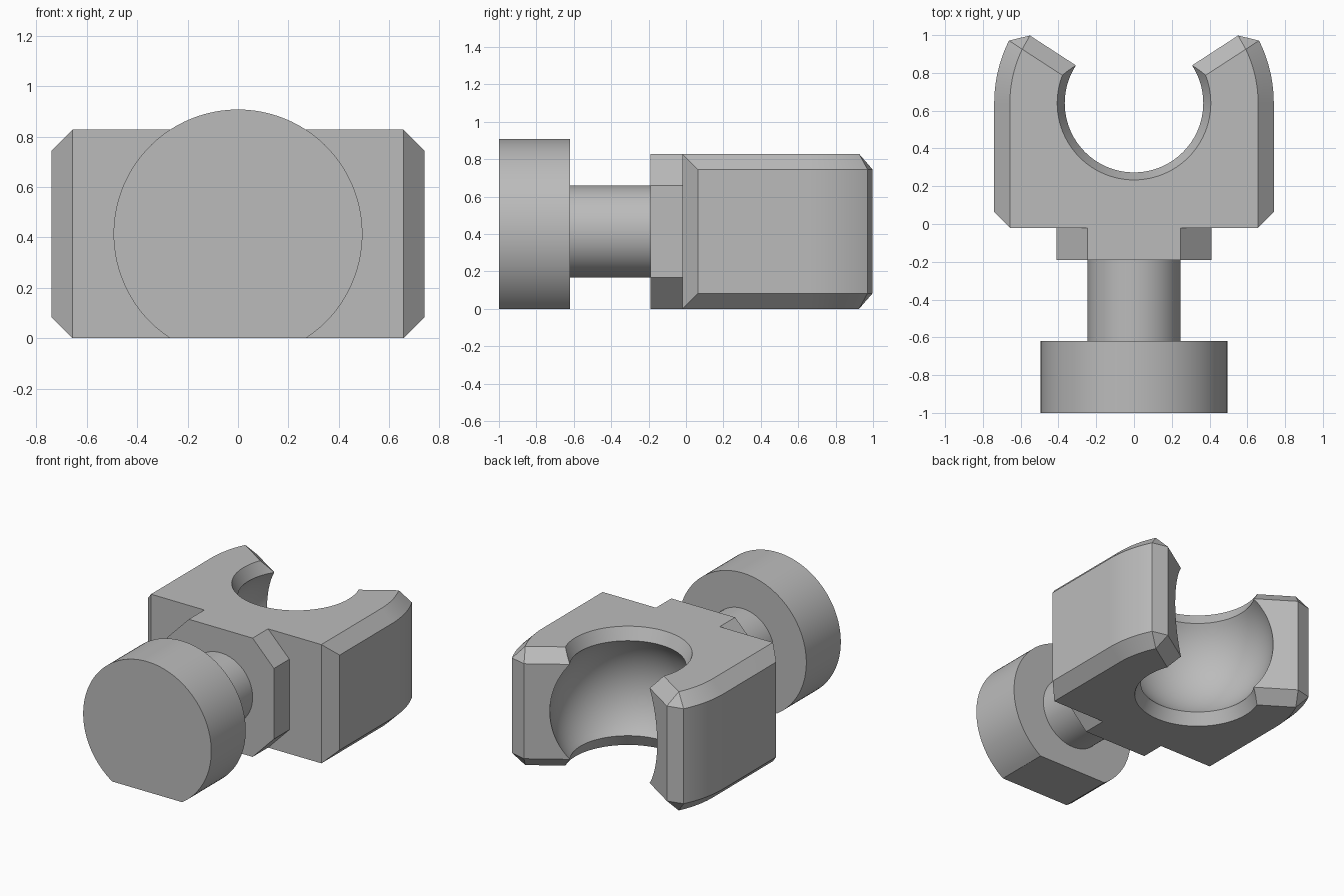
import bpy, bmesh
from math import sin, cos, asin, radians, sqrt, pi

if "Cube" in bpy.data.objects:
    bpy.data.objects.remove(bpy.data.objects["Cube"])

H = 0.828            # jaw block height
MID = H / 2          # shared axis height
CH = 0.083           # chamfer size
CY = 0.64            # socket centre in y
BALL = 0.494         # socket and knob radius
W = 0.74             # block half width
FRONT = -0.02        # block front face
JAW = radians(33)    # angle of the jaw opening

grey = bpy.data.materials.new("plain grey")
grey.use_nodes = True
colour = (0.5, 0.5, 0.5, 1)
grey.diffuse_color = colour
grey.node_tree.nodes["Principled BSDF"].inputs["Base Color"].default_value = colour


def finish(name, bm):
    bmesh.ops.remove_doubles(bm, verts=bm.verts, dist=1e-5)
    bmesh.ops.recalc_face_normals(bm, faces=bm.faces)
    mesh = bpy.data.meshes.new(name)
    bm.to_mesh(mesh)
    bm.free()
    mesh.materials.append(grey)
    ob = bpy.data.objects.new(name, mesh)
    bpy.context.collection.objects.link(ob)
    return ob


def smooth(ob):
    bpy.ops.object.select_all(action='DESELECT')
    ob.select_set(True)
    bpy.context.view_layer.objects.active = ob
    bpy.ops.object.shade_smooth_by_angle(angle=radians(20))


def loft(name, rings, caps=True):
    """Skin a list of closed rings of equal length."""
    bm = bmesh.new()
    loops = [[bm.verts.new(p) for p in ring] for ring in rings]
    n = len(loops[0])
    for a, b in zip(loops, loops[1:]):
        for i in range(n):
            j = (i + 1) % n
            quad = [a[i], a[j], b[j], b[i]]
            # collapse coincident corners to triangles
            kept = [v for k, v in enumerate(quad)
                    if (v.co - quad[k - 1].co).length > 1e-5]
            if len(kept) > 2:
                bm.faces.new(kept)
    if caps:
        for loop in (loops[0], loops[-1]):
            bm.faces.new([v for k, v in enumerate(loop)
                          if (v.co - loop[k - 1].co).length > 1e-5])
    return finish(name, bm)


def bar(name, outline, y0, y1):
    """Extrude an x/z outline along y."""
    ob = loft(name, [[(x, y, z) for x, z in outline] for y in (y0, y1)])
    smooth(ob)
    return ob


def arc(r, a0, a1, n):
    steps = [a0 + (a1 - a0) * i / n for i in range(n + 1)]
    return [(r * cos(a), r * sin(a)) for a in steps]


def jaw_outline(inset):
    """Symmetric plan of the block, chamfered inwards by inset."""
    r = W - inset
    far = W if inset == 0 else W - CH
    end = JAW - asin(CH / far)
    half = [(W - CH, FRONT), (r, FRONT + CH - inset)]
    half += [(x, CY + y) for x, y in arc(r, 0, end, 16)]
    if inset:
        half.append(half[-1])
    else:
        half.append(((W - CH) * cos(JAW), CY + (W - CH) * sin(JAW)))
    notch = [(0, CY - inset / cos(JAW))]
    return half + notch + [(-x, y) for x, y in reversed(half)]


# Jaw block with chamfered sides and tips
levels = [(0, CH), (CH, 0), (H - CH, 0), (H, CH)]
block = loft("jaw_block", [[(x, y, z) for x, y in jaw_outline(i)] for z, i in levels])

# Socket cutter: a ball with a flared mouth at each end
tilt = asin((MID - CH) / BALL)
mouth, flare = BALL * cos(tilt), 0.04
over = 0.02
rim = mouth + flare * (1 + over / CH)
profile = [(rim, -MID - over)] + arc(BALL, -tilt, tilt, 24) + [(rim, MID + over)]
turns = [2 * pi * i / 96 for i in range(96)]
cutter = loft("socket_cutter", [[(r * cos(t), CY + r * sin(t), MID + z) for t in turns]
                                for r, z in profile])
cutter.hide_render = True
mod = block.modifiers.new("socket", 'BOOLEAN')
mod.operation = 'DIFFERENCE'
mod.solver = 'EXACT'
mod.object = cutter
bpy.context.view_layer.objects.active = block
bpy.ops.object.modifier_apply(modifier="socket")
bpy.data.objects.remove(cutter)
smooth(block)

# Octagonal collar in front of the block
a, b = 0.41, 0.246
octagon = [(a, -b), (a, b), (b, MID), (-b, MID), (-a, b), (-a, -b), (-b, -MID), (b, -MID)]
bar("collar", [(x, MID + z) for x, z in octagon], -0.19, FRONT)

# Round shaft
bar("shaft", [(x, MID + z) for x, z in arc(b, 0, 2 * pi, 64)[:-1]], -0.62, -0.19)

# Round knob with a flat foot
foot = asin(MID / BALL)
bar("knob", [(x, MID + z) for x, z in arc(BALL, -foot, pi + foot, 80)], -1, -0.62)
